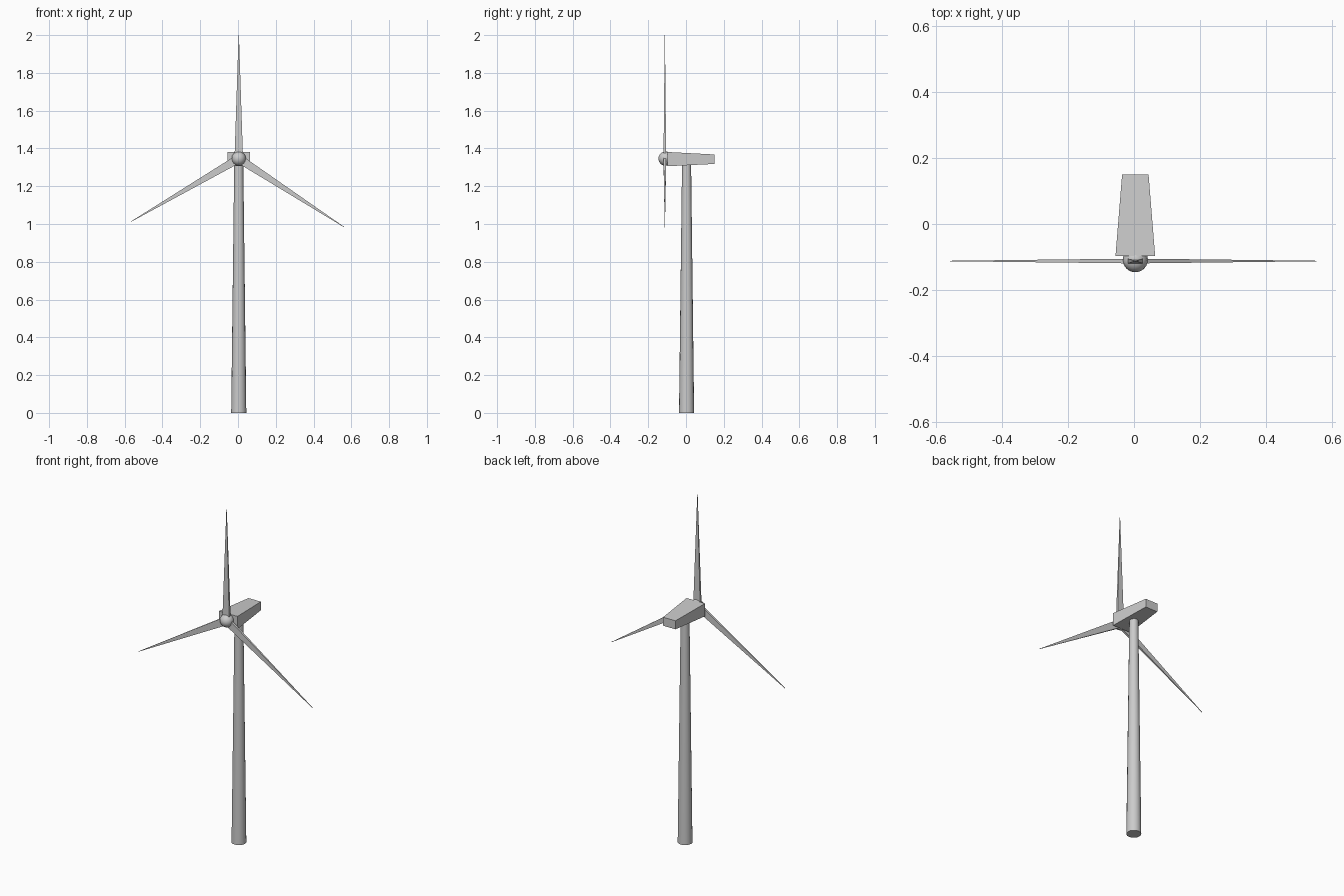
import bpy, bmesh, math
from mathutils import Matrix, Vector

if "Cube" in bpy.data.objects:
    bpy.data.objects.remove(bpy.data.objects["Cube"])

AX = 0.004                      # centre line of the turbine in x
HUB = Vector((AX, -0.112, 1.346))


def finish(name, bm, smooth=False):
    bmesh.ops.recalc_face_normals(bm, faces=bm.faces)
    mesh = bpy.data.meshes.new(name)
    bm.to_mesh(mesh)
    bm.free()
    obj = bpy.data.objects.new(name, mesh)
    bpy.context.collection.objects.link(obj)
    if smooth:
        bpy.ops.object.select_all(action='DESELECT')
        bpy.context.view_layer.objects.active = obj
        obj.select_set(True)
        bpy.ops.object.shade_smooth_by_angle(angle=math.radians(35))
    return obj


def loft(bm, rings):
    # skin a stack of equal-length point rings and cap both ends
    rows = [[bm.verts.new(p) for p in ring] for ring in rings]
    n = len(rows[0])
    for a, b in zip(rows, rows[1:]):
        for i in range(n):
            j = (i + 1) % n
            bm.faces.new((a[i], a[j], b[j], b[i]))
    bm.faces.new(rows[0][::-1])
    bm.faces.new(rows[-1])


# tapered tower
TOWER_H = 1.32
bm = bmesh.new()
bmesh.ops.create_cone(bm, cap_ends=True, segments=16, radius1=0.04, radius2=0.024,
                      depth=TOWER_H, matrix=Matrix.Translation((AX, 0.003, TOWER_H / 2)))
finish("tower", bm, smooth=True)

# nacelle box, narrowing towards the back
bm = bmesh.new()
loft(bm, [[(AX - w, y, lo), (AX + w, y, lo), (AX + w, y, hi), (AX - w, y, hi)]
          for y, w, lo, hi in ((-0.097, 0.06, 1.306, 1.381), (0.15, 0.04, 1.318, 1.368))])
finish("nacelle", bm)

# round hub
bm = bmesh.new()
bmesh.ops.create_uvsphere(bm, u_segments=16, v_segments=12, radius=0.038,
                          matrix=Matrix.Translation((AX, -0.108, HUB.z))
                          @ Matrix.Rotation(math.pi / 2, 4, 'X'))
finish("hub", bm, smooth=True)

# three flat blades tapering to a point
for i, (angle, length) in enumerate(((0, 0.654), (123, 0.666), (239.7, 0.661))):
    bm = bmesh.new()
    loft(bm, [[(-w, -t, z), (w, -t, z), (w, t, z), (-w, t, z)]
              for z, w, t in ((0.015, 0.022, 0.007), (length, 0.001, 0.0006))])
    blade = finish(f"blade_{i + 1}", bm)
    blade.matrix_world = (Matrix.Translation(HUB)
                          @ Matrix.Rotation(math.radians(angle), 4, 'Y'))
